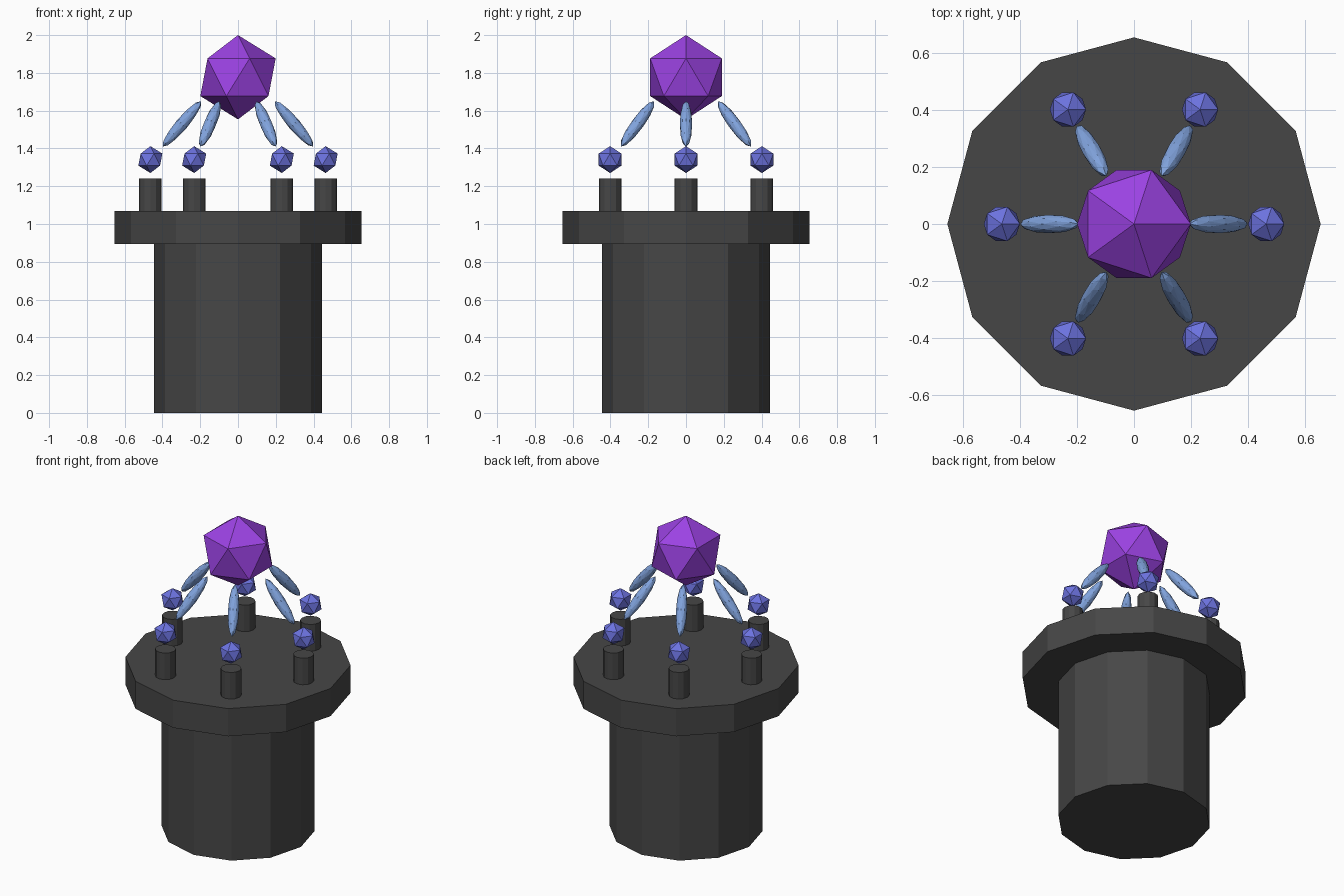
import bpy, math
from mathutils import Vector

if "Cube" in bpy.data.objects:
    bpy.data.objects.remove(bpy.data.objects["Cube"])


def material(name, rgb):
    m = bpy.data.materials.new(name)
    m.diffuse_color = (*rgb, 1)
    m.use_nodes = True
    m.node_tree.nodes["Principled BSDF"].inputs["Base Color"].default_value = m.diffuse_color
    return m


stone = material("dark stone", (0.062, 0.062, 0.062))
purple = material("purple", (0.33, 0.055, 0.77))
indigo = material("indigo", (0.15, 0.17, 0.74))
pale_blue = material("pale blue", (0.22, 0.37, 0.73))


def finish(name, mat):
    ob = bpy.context.object
    ob.name = name
    ob.data.materials.append(mat)
    return ob


def drum(name, x, y, radius, z0, z1):
    # 12-sided prism with a corner on the x axis
    bpy.ops.mesh.primitive_cylinder_add(vertices=12, radius=radius, depth=z1 - z0,
                                        location=(x, y, (z0 + z1) / 2))
    return finish(name, stone)


def gem(name, loc, radius, mat, subdivisions=1):
    bpy.ops.mesh.primitive_ico_sphere_add(subdivisions=subdivisions, radius=radius, location=loc)
    return finish(name, mat)


# Pedestal
drum("column", 0, 0, 0.445, 0, 0.893)
drum("table_top", 0, 0, 0.655, 0.893, 1.07)

# Large floating gem
gem("large_gem", (0, 0, 1.777), 0.223, purple)

# Ring of pegs, small gems and slanted shards
for i in range(6):
    a = math.radians(60 * i)
    out = Vector((math.cos(a), math.sin(a), 0))
    p = out * 0.464
    drum(f"peg_{i + 1}", p.x, p.y, 0.06, 1.07, 1.24)
    gem(f"small_gem_{i + 1}", (p.x, p.y, 1.341), 0.071, indigo)

    inner = out * 0.195 + Vector((0, 0, 1.65))
    outer = out * 0.398 + Vector((0, 0, 1.41))
    axis = inner - outer
    shard = gem(f"shard_{i + 1}", (inner + outer) / 2, 1, pale_blue, 2)
    shard.scale = (0.033, 0.033, axis.length / 2)
    shard.rotation_euler = axis.to_track_quat('Z', 'Y').to_euler()
